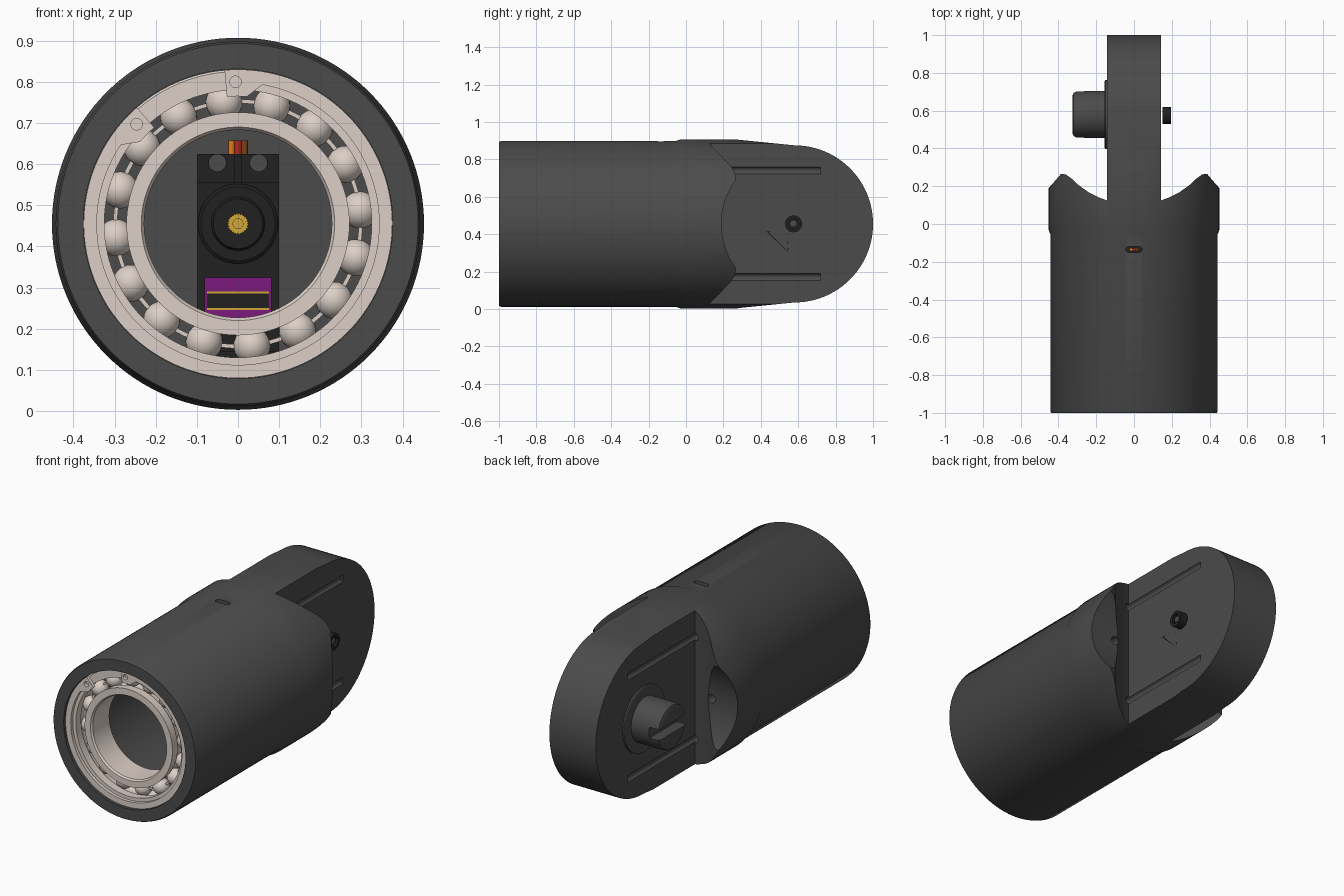
import bpy, bmesh
from math import pi, cos, sin, radians
from mathutils import Matrix

if "Cube" in bpy.data.objects:
    bpy.data.objects.remove(bpy.data.objects["Cube"])

ZC = 0.455   # height of the tube axis
PIV = 0.58   # y of the joint pivot


def mat(name, rgb):
    m = bpy.data.materials.new(name)
    m.diffuse_color = (*rgb, 1)
    m.use_nodes = True
    m.node_tree.nodes["Principled BSDF"].inputs["Base Color"].default_value = m.diffuse_color
    return m


GREY = mat("dark_grey", (0.07, 0.07, 0.07))
BLACK = mat("black", (0.015, 0.015, 0.015))
CREAM = mat("bearing_cream", (0.72, 0.63, 0.57))
GOLD = mat("brass", (0.65, 0.38, 0.04))
PURPLE = mat("purple", (0.2, 0.01, 0.2))


def place(axis, u, v, t):
    return {"x": (t, u, v), "y": (u, t, v), "z": (u, v, t)}[axis]


def finish(name, bm, material=None):
    bmesh.ops.remove_doubles(bm, verts=bm.verts, dist=1e-5)
    bmesh.ops.recalc_face_normals(bm, faces=bm.faces)
    me = bpy.data.meshes.new(name)
    bm.to_mesh(me)
    bm.free()
    ob = bpy.data.objects.new(name, me)
    bpy.context.collection.objects.link(ob)
    if material:
        me.materials.append(material)
    return ob


def prism(name, outlines, axis, lo, hi, material=None):
    """Extrude one or several outlines along an axis."""
    bm = bmesh.new()
    for pts in outlines:
        a, b = ([bm.verts.new(place(axis, u, v, t)) for u, v in pts] for t in (lo, hi))
        bm.faces.new(a)
        bm.faces.new(b)
        for i in range(len(pts)):
            j = (i + 1) % len(pts)
            bm.faces.new((a[i], a[j], b[j], b[i]))
    return finish(name, bm, material)


def lathe(name, profile, axis, cu, cv, material=None, n=96, closed=False):
    """Turn a (radius, position) profile about an axis line."""
    bm = bmesh.new()
    rings = [[bm.verts.new(place(axis, cu + r * cos(2 * pi * k / n), cv + r * sin(2 * pi * k / n), t))
              for k in range(n)] for r, t in profile]
    for i in range(len(rings) - (0 if closed else 1)):
        a, b = rings[i], rings[(i + 1) % len(rings)]
        for k in range(n):
            m = (k + 1) % n
            bm.faces.new((a[k], a[m], b[m], b[k]))
    return finish(name, bm, material)


def arc(u, v, r, a0, a1, n):
    return [(u + r * cos(radians(a0 + (a1 - a0) * i / n)),
             v + r * sin(radians(a0 + (a1 - a0) * i / n))) for i in range(n + 1)]


def disc(u, v, r, n=24):
    return arc(u, v, r, 0, 360, n)[:-1]


def rect(u0, u1, v0, v1):
    return [(u0, v0), (u1, v0), (u1, v1), (u0, v1)]


def boolean(ob, cutter, op="DIFFERENCE"):
    m = ob.modifiers.new("cut", "BOOLEAN")
    m.object, m.operation, m.solver = cutter, op, "EXACT"
    bpy.context.view_layer.objects.active = ob
    bpy.ops.object.modifier_apply(modifier=m.name)
    bpy.data.objects.remove(cutter)


# Arm housing: hollow tube, collar and tongue in one turned body
body = lathe("arm_housing", [(0, -0.09), (0.36, -0.09), (0.36, -0.79), (0.376, -0.79), (0.376, -1),
                             (0.438, -1), (0.443, -0.99), (0.443, -0.055), (0.452, -0.03),
                             (0.452, 1.1), (0, 1.1)], "y", 0, ZC, GREY, n=128)
# side outline: tapered tongue with round end
side = [(-1.2, ZC - 0.5), (0.2, ZC - 0.5), (0.28, ZC - 0.45)] \
    + arc(PIV, ZC, 0.42, -90, 90, 48) + [(0.28, ZC + 0.45), (0.2, ZC + 0.5), (-1.2, ZC + 0.5)]
boolean(body, prism("c", [side], "x", -0.6, 0.6), "INTERSECT")
scoop = [(0.143, 0.125), (0.19, 0.142), (0.24, 0.168), (0.29, 0.203), (0.33, 0.24),
         (0.36, 0.262), (0.385, 0.266), (0.41, 0.25), (0.47, 0.18), (0.6, 0.18), (0.6, 1.2), (0.143, 1.2)]
for s in (-1, 1):
    lo, hi = sorted((s * 0.143, s * 0.6))
    boolean(body, prism("c", [[(s * x, y) for x, y in scoop]], "z", -0.2, 1.2))
    # dished recess that clears the mating joint
    boolean(body, prism("c", [disc(PIV + 0.01, ZC, 0.4, 96)], "x", lo, hi))
    # cable grooves and screw hole
    boolean(body, prism("c", [disc(s * 0.15, ZC + d, 0.02, 16) for d in (-0.285, 0.285)], "y", 0.08, 0.72))
    boolean(body, prism("c", [disc(s * 0.29, ZC, 0.024)], "y", 0.06, 0.5))
# cable slot in the top of the tube
slot = arc(0.028, -0.135, 0.015, -90, 90, 10) + arc(-0.028, -0.135, 0.015, 90, 270, 10)
boolean(body, prism("c", [slot], "z", 0.7, 1.0))

# Ball bearing
Y0, Y1, YB = -0.965, -0.8, -0.8825
groove = [(0.045 * cos(radians(a)), 0.045 * sin(radians(a))) for a in range(-50, 51, 10)]
lathe("bearing_outer_race", [(0.37, Y0), (0.375, Y0 + 0.005), (0.375, Y1), (0.325, Y1)]
      + [(0.298 + c, YB - s) for c, s in groove] + [(0.325, Y0)], "y", 0, ZC, CREAM, closed=True)
lathe("bearing_inner_race", [(0.235, Y0), (0.228, Y0 + 0.01), (0.228, Y1 - 0.01), (0.235, Y1), (0.271, Y1)]
      + [(0.298 - c, YB - s) for c, s in groove] + [(0.271, Y0)], "y", 0, ZC, CREAM, closed=True)
lathe("bearing_cage", [(0.293, YB - 0.012), (0.303, YB - 0.012), (0.303, YB + 0.012), (0.293, YB + 0.012)],
      "y", 0, ZC, CREAM, closed=True)
bm = bmesh.new()
for k in range(16):
    a = radians(6.5 + 22.5 * k)
    bmesh.ops.create_uvsphere(bm, u_segments=24, v_segments=14, radius=0.045,
                              matrix=Matrix.Translation((0.298 * cos(a), YB, ZC + 0.298 * sin(a))))
finish("bearing_balls", bm, CREAM)

# Retaining ring with two eyelets
ring = arc(0, ZC, 0.375, 131, 455, 96) + arc(0, ZC, 0.31, 455, 446, 4) \
    + arc(0, ZC, 0.343, 440, 146, 90) + arc(0, ZC, 0.31, 140, 131, 4)
clip = prism("retaining_ring", [ring], "y", -0.985, -0.967, CREAM)
holes = [disc(0.345 * cos(radians(a)), ZC + 0.345 * sin(radians(a)), 0.014) for a in (91, 135.5)]
boolean(clip, prism("c", holes, "y", -1, -0.95))

# Servo motor inside the tube
prism("servo_case", [rect(-0.1, 0.1, 0.145, 0.555)], "y", -0.48, -0.09, BLACK)
ears = prism("servo_mounting_ears", [rect(-0.1, 0.1, 0.085, 0.625)], "y", -0.385, -0.358, BLACK)
for s in (-1, 1):
    boolean(ears, prism("c", [disc(s * 0.05, z, 0.021) for z in (0.603, 0.107)], "y", -0.5, -0.2))
prism("servo_ear_rib", [rect(-0.008, 0.008, 0.555, 0.62)], "y", -0.4, -0.384, BLACK)
lathe("servo_gear_cover", [(0, -0.478), (0.097, -0.478), (0.097, -0.492), (0.09, -0.497), (0.065, -0.497),
                           (0.06, -0.506), (0, -0.506)], "y", 0, ZC, BLACK, n=64)
spline = [((0.027 if k % 2 else 0.023) * cos(pi * k / 24), ZC + (0.027 if k % 2 else 0.023) * sin(pi * k / 24))
          for k in range(48)]
shaft = prism("servo_output_shaft", [spline], "y", -0.56, -0.5, GOLD)
boolean(shaft, prism("c", [disc(0, ZC, 0.012)], "y", -0.6, -0.515))
prism("servo_label", [rect(-0.082, 0.082, 0.2, 0.325)], "y", -0.484, -0.478, PURPLE)
prism("servo_label_band", [rect(-0.075, 0.075, 0.25, 0.286)], "y", -0.486, -0.482, BLACK)
prism("servo_label_lines", [rect(-0.075, 0.075, z, z + 0.004) for z in (0.246, 0.286)],
      "y", -0.487, -0.482, GOLD)
for x, name, rgb in ((-0.016, "orange", (0.8, 0.2, 0.01)), (0, "red", (0.5, 0.02, 0.01)),
                     (0.016, "brown", (0.2, 0.06, 0.01))):
    prism(name + "_wire", [disc(x, -0.135, 0.008, 12)], "z", 0.55, 0.657, mat(name, rgb))

# Six-armed servo horn on the right of the tongue
star, pin_holes = [], []
for k in range(6):
    a = radians(18 + 60 * k)
    arm = [(0.045, -0.026), (0.135, -0.019)] + arc(0.137, 0, 0.019, -70, 70, 8) \
        + [(0.135, 0.019), (0.045, 0.026)]
    star += [(PIV - 0.005 + u * cos(a) - v * sin(a), ZC + u * sin(a) + v * cos(a)) for u, v in arm]
    pin_holes += [disc(PIV - 0.005 + r * cos(a), ZC + r * sin(a), 0.006, 10) for r in (0.075, 0.105, 0.135)]
horn = prism("servo_horn", [star], "x", 0.142, 0.166, BLACK)
boolean(horn, prism("c", pin_holes, "x", 0.15, 0.2))
lathe("horn_hub", [(0, 0.15), (0.045, 0.15), (0.045, 0.195), (0.028, 0.195), (0.028, 0.18), (0, 0.18)],
      "x", PIV - 0.005, ZC, BLACK, n=48)
lathe("horn_screw", [(0, 0.175), (0.018, 0.175), (0.018, 0.188), (0.012, 0.192), (0, 0.192)],
      "x", PIV - 0.005, ZC, GREY, n=24)

# Pivot boss on the left of the tongue
lathe("pivot_flange", [(0, -0.14), (0.183, -0.14), (0.183, -0.152), (0.178, -0.155), (0, -0.155)],
      "x", PIV, ZC, GREY)
boss = lathe("pivot_boss", [(0, -0.145), (0.125, -0.145), (0.125, -0.305), (0.119, -0.319), (0.105, -0.325),
                            (0, -0.325)], "x", PIV, ZC, GREY, n=72)
boolean(boss, prism("c", [rect(PIV - 0.2, PIV + 0.2, ZC - 0.03, ZC + 0.03)], "x", -0.4, -0.265))

for ob in bpy.context.scene.objects:
    bpy.ops.object.select_all(action="DESELECT")
    ob.select_set(True)
    bpy.context.view_layer.objects.active = ob
    bpy.ops.object.shade_smooth_by_angle(angle=radians(30))
